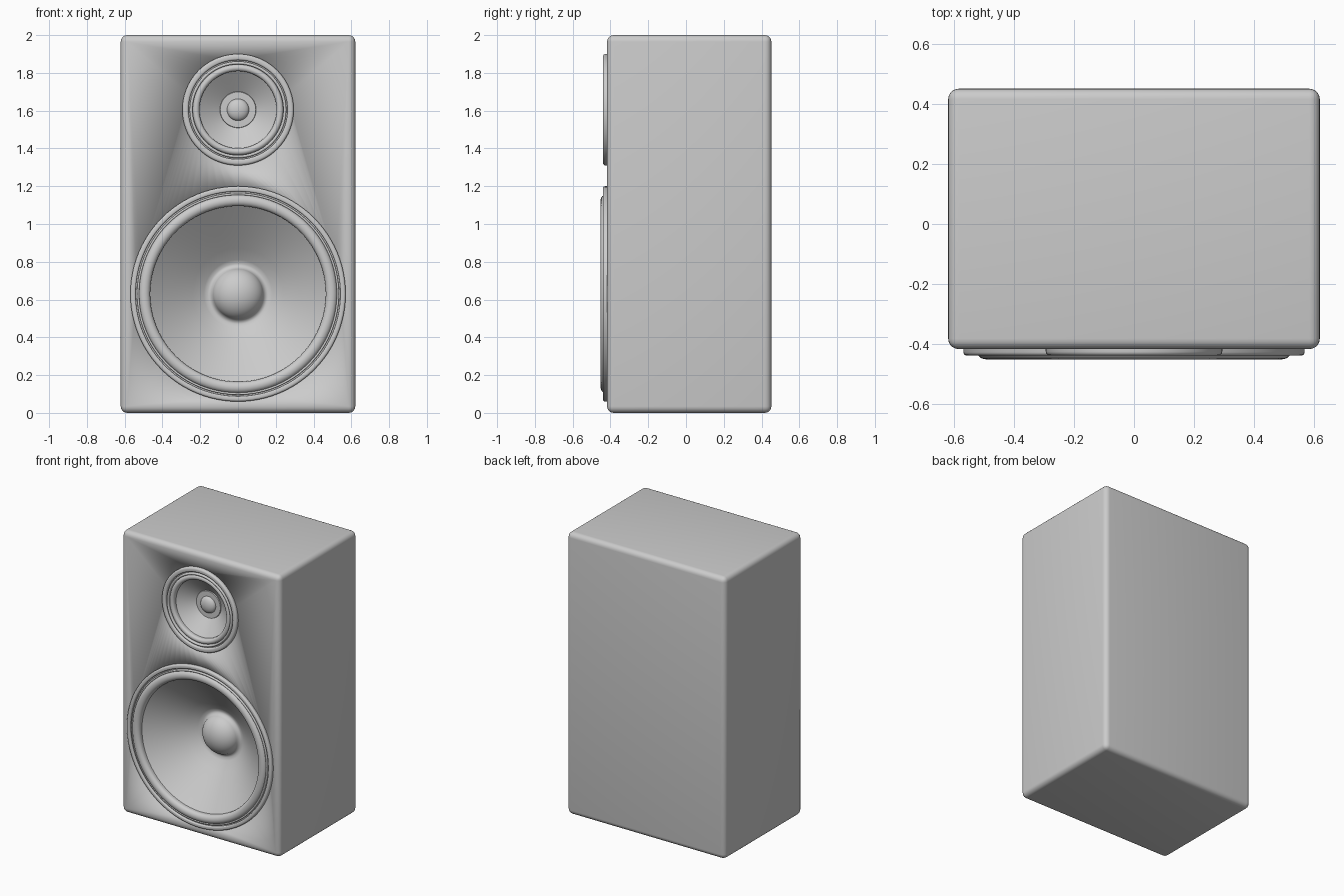
import bpy
import bmesh
from math import cos, sin, pi
from mathutils import Vector

if "Cube" in bpy.data.objects:
    bpy.data.objects.remove(bpy.data.objects["Cube"])

GREY = (0.6, 0.6, 0.6, 1)
FRONT, BACK = -0.418, 0.452
WOOFER_Z, TWEETER_Z = 0.63, 1.605

grey = bpy.data.materials.new("plain grey")
grey.use_nodes = True
grey.diffuse_color = GREY
grey.node_tree.nodes["Principled BSDF"].inputs["Base Color"].default_value = GREY


def arc(r, y, rx, ry, start, end, steps=8):
    """Points (radius, y) on an elliptical arc; positive angles bulge forward."""
    angles = [(start + (end - start) * i / steps) * pi / 180 for i in range(steps + 1)]
    return [(r + rx * cos(a), y - ry * sin(a)) for a in angles]


def lathe(name, profile, z, sides=96):
    """Spin an outside-to-centre profile about the y axis at height z."""
    bm = bmesh.new()
    verts = [bm.verts.new((r, y, 0)) for r, y in profile]
    edges = [bm.edges.new(pair) for pair in zip(verts, verts[1:])]
    bmesh.ops.spin(bm, geom=verts + edges, cent=(0, 0, 0), axis=(0, 1, 0),
                   angle=2 * pi, steps=sides, use_merge=True)
    bmesh.ops.remove_doubles(bm, verts=bm.verts, dist=0.0002)
    bm.normal_update()
    inner = min(bm.faces, key=lambda f: Vector((f.calc_center_median().x, f.calc_center_median().z)).length)
    if inner.normal.y > 0:
        bmesh.ops.reverse_faces(bm, faces=bm.faces)
    mesh = bpy.data.meshes.new(name)
    bm.to_mesh(mesh)
    bm.free()
    obj = bpy.data.objects.new(name, mesh)
    bpy.context.collection.objects.link(obj)
    obj.location.z = z
    mesh.materials.append(grey)
    activate(obj)
    bpy.ops.object.shade_smooth_by_angle(angle=0.7)
    return obj


def activate(obj):
    bpy.ops.object.select_all(action='DESELECT')
    obj.select_set(True)
    bpy.context.view_layer.objects.active = obj


# Cabinet: rounded box
bpy.ops.mesh.primitive_cube_add(size=1, location=(0, (FRONT + BACK) / 2, 1))
cabinet = bpy.context.object
cabinet.name = "cabinet"
cabinet.scale = (1.242, BACK - FRONT, 2)
bpy.ops.object.transform_apply(location=False, rotation=False, scale=True)
cabinet.data.materials.append(grey)
bevel = cabinet.modifiers.new("rounded edges", 'BEVEL')
bevel.width, bevel.segments = 0.035, 5
bpy.ops.object.modifier_apply(modifier=bevel.name)

# Driver pockets cut into the front
for z, radius, depth in ((WOOFER_Z, 0.54, 0.36), (TWEETER_Z, 0.27, 0.2)):
    bpy.ops.mesh.primitive_cylinder_add(vertices=64, radius=radius, depth=depth * 2,
                                        location=(0, FRONT, z), rotation=(pi / 2, 0, 0))
    cutter = bpy.context.object
    cutter.name = "pocket_cutter"
    cutter.hide_render = True
    activate(cabinet)
    cut = cabinet.modifiers.new("pocket", 'BOOLEAN')
    cut.operation, cut.solver, cut.object = 'DIFFERENCE', 'EXACT', cutter
    bpy.ops.object.modifier_apply(modifier=cut.name)
    bpy.data.objects.remove(cutter)
bpy.ops.object.shade_smooth()

# Woofer: flange, rubber surround, cone with dust cap
lathe("woofer_flange",
      [(0.57, -0.40)] + arc(0.558, -0.428, 0.012, 0.012, 0, 90, 5)
      + arc(0.55, -0.432, 0.008, 0.008, 90, 180, 4) + [(0.542, -0.425), (0.535, -0.425)]
      + arc(0.529, -0.432, 0.006, 0.006, 0, 180, 6) + [(0.523, -0.40)], WOOFER_Z)
lathe("woofer_surround",
      [(0.526, -0.40)] + arc(0.495, -0.426, 0.03, 0.026, 0, 180, 14) + [(0.465, -0.41)], WOOFER_Z)
lathe("woofer_cone",
      [(0.468, -0.415), (0.40, -0.36), (0.32, -0.297), (0.24, -0.235), (0.18, -0.192),
       (0.16, -0.182), (0.147, -0.184)]
      + arc(0, -0.178, 0.137, 0.105, 10, 90, 12), WOOFER_Z)

# Tweeter: flange, surround, cone, centre plate and dome
lathe("tweeter_flange",
      [(0.295, -0.40)] + arc(0.281, -0.426, 0.014, 0.014, 0, 90, 5)
      + arc(0.272, -0.43, 0.01, 0.01, 90, 180, 4) + [(0.262, -0.422), (0.256, -0.422)]
      + arc(0.248, -0.43, 0.008, 0.008, 0, 180, 6) + [(0.24, -0.40)], TWEETER_Z)
lathe("tweeter_surround",
      [(0.243, -0.40)] + arc(0.222, -0.416, 0.018, 0.018, 0, 180, 10) + [(0.204, -0.395)], TWEETER_Z)
lathe("tweeter_cone",
      [(0.207, -0.405), (0.17, -0.378), (0.13, -0.349), (0.096, -0.325), (0.094, -0.332),
       (0.058, -0.332)]
      + arc(0, -0.332, 0.058, 0.03, 0, 90, 8), TWEETER_Z)
